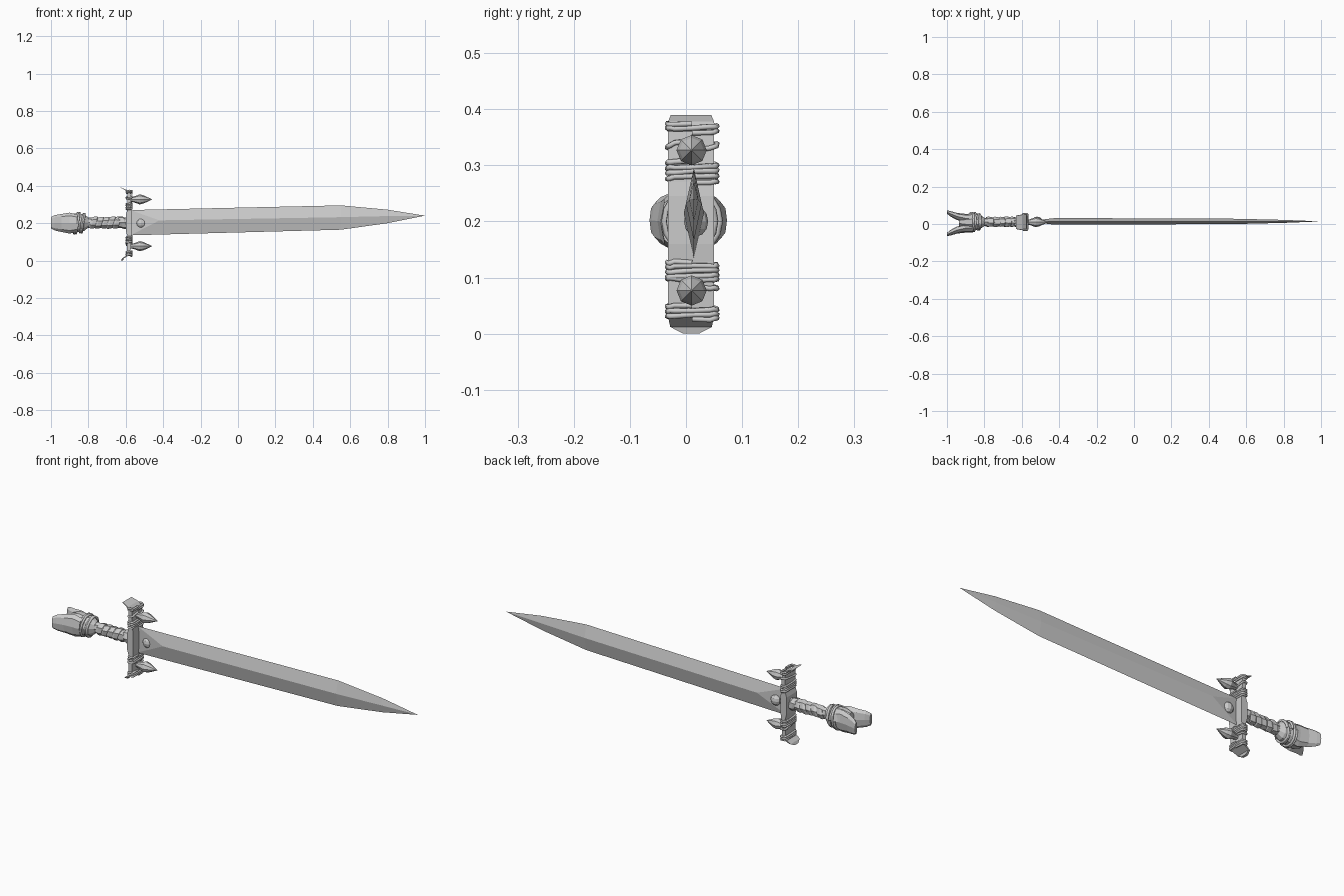
import bpy, bmesh, random
from math import sin, cos, pi, copysign

random.seed(4)
CY, CZ = 0.011, 0.203          # centre line of the hilt
GUARD_X = -0.58

old = bpy.data.objects.get("Cube")
if old:
    bpy.data.objects.remove(old, do_unlink=True)


def finish(name, bm):
    bmesh.ops.recalc_face_normals(bm, faces=bm.faces)
    mesh = bpy.data.meshes.new(name)
    bm.to_mesh(mesh)
    bm.free()
    ob = bpy.data.objects.new(name, mesh)
    bpy.context.collection.objects.link(ob)
    return ob


def place(axis, p, a, b):
    """Point at p along the axis, a and b across it."""
    return (p, a, b) if axis == "x" else (a, b, p)


def loft(name, sections, n=8, axis="x", phase=0.0, tilt=0.0):
    """Skin n-sided rings; a section is (pos, a, b, radius_a, radius_b)."""
    bm = bmesh.new()
    rings = []
    for p, a, b, ra, rb in sections:
        ring = []
        for i in range(n):
            t = 2 * pi * i / n + phase
            shift = tilt * rb * sin(t)
            ring.append(bm.verts.new(place(axis, p + shift, a + ra * cos(t), b + rb * sin(t))))
        rings.append(ring)
    for r, s in zip(rings, rings[1:]):
        for i in range(n):
            j = (i + 1) % n
            bm.faces.new((r[i], r[j], s[j], s[i]))
    bm.faces.new(rings[0])
    bm.faces.new(rings[-1])
    return finish(name, bm)


def cord(name, start, end, turns, a, b, ra, rb, axis, thick, power, tilt=0.0):
    """Cord wound around an axis; a low power gives a boxy loop."""
    curve = bpy.data.curves.new(name, "CURVE")
    curve.dimensions = "3D"
    curve.bevel_depth = thick
    curve.bevel_resolution = 1
    curve.use_fill_caps = True
    steps = turns * 16
    spline = curve.splines.new("POLY")
    spline.points.add(steps)
    for i, pt in enumerate(spline.points):
        t = 2 * pi * i / 16
        c, s = cos(t), sin(t)
        u = copysign(abs(c) ** power, c)
        v = copysign(abs(s) ** power, s)
        p = start + (end - start) * i / steps + tilt * v + random.uniform(-1, 1) * thick * 0.3
        pt.co = (*place(axis, p, a + ra * u, b + rb * v), 1)
    ob = bpy.data.objects.new(name, curve)
    bpy.context.collection.objects.link(ob)
    bpy.ops.object.select_all(action="DESELECT")
    ob.select_set(True)
    bpy.context.view_layer.objects.active = ob
    bpy.ops.object.convert(target="MESH")


# Blade: two sharp edges, a central ridge and a flat triangular base facet
bm = bmesh.new()
BY = 0.014
top = [bm.verts.new((x, BY, z)) for x, z in ((-0.575, 0.27), (0.55, 0.295), (0.8, 0.272))]
low = [bm.verts.new((x, BY, z)) for x, z in ((-0.575, 0.135), (0.55, 0.165), (0.8, 0.2))]
tip = bm.verts.new((1.0, BY, 0.24))
for side in (-1, 1):
    ridge = [bm.verts.new((x, BY + side * h, z))
             for x, h, z in ((-0.42, 0.018, 0.215), (0.55, 0.014, 0.232), (0.8, 0.008, 0.238))]
    bm.faces.new((top[0], low[0], ridge[0]))
    for edge in (top, low):
        for i in range(2):
            bm.faces.new((edge[i], edge[i + 1], ridge[i + 1], ridge[i]))
        bm.faces.new((edge[2], tip, ridge[2]))
finish("blade", bm)

# Round stud on the back of the blade
bpy.ops.mesh.primitive_uv_sphere_add(segments=10, ring_count=6, radius=0.027,
                                     location=(-0.518, 0.018, 0.2))
bpy.context.object.name = "blade_stud"
bpy.context.object.scale.y = 0.8

# Crossguard bar with ends curling back towards the pommel
q = 2 ** 0.5
bar = [(0.0, -0.62, 0.006, 0.014), (0.012, -0.615, 0.004, 0.037), (0.03, -0.585, 0.009, 0.041),
       (0.13, -0.58, 0.011, 0.041), (0.16, -0.583, 0.017, 0.041), (0.245, -0.583, 0.017, 0.041),
       (0.27, -0.58, 0.011, 0.041), (0.36, -0.583, 0.009, 0.041), (0.378, -0.6, 0.005, 0.041),
       (0.39, -0.628, 0.003, 0.036)]
loft("crossguard", [(z, x, CY - 0.002, hx * q, hy * q) for z, x, hx, hy in bar],
     n=4, axis="z", phase=pi / 4)

# Cord windings on the guard arms
for i, (z0, z1, turns, tilt) in enumerate(((0.27, 0.307, 4, 0), (0.359, 0.375, 2, 0),
                                           (0.325, 0.345, 1, 0.007), (0.095, 0.128, 4, 0),
                                           (0.025, 0.05, 3, 0), (0.085, 0.095, 1, -0.006))):
    cord(f"guard_cord_{i + 1}", z0, z1, turns, GUARD_X - 0.002, CY, 0.014, 0.044,
         "z", 0.005, 0.35, tilt)

# Faceted spikes pointing along the blade
for name, z in (("upper", 0.327), ("lower", 0.077)):
    loft(f"{name}_guard_spike",
         [(x, 0.01, z, r, r) for x, r in ((-0.575, 0.012), (-0.558, 0.015), (-0.525, 0.027),
                                          (-0.505, 0.022), (-0.46, 0.001))])

# Grip core with rough overlapping leather bands
loft("grip_core", [(-0.83, CY, CZ, 0.022, 0.028), (-0.575, CY, CZ, 0.022, 0.028)])
for i in range(6):
    x = -0.772 + i * 0.031
    r = random.uniform(0.028, 0.032)
    loft(f"grip_band_{i + 1}",
         [(x - 0.018, CY, CZ, r - 0.004, r - 0.002), (x - 0.006, CY, CZ, r, r + 0.004),
          (x + 0.012, CY, CZ, r - 0.003, r + 0.003), (x + 0.018, CY, CZ, r - 0.007, r - 0.004)],
         n=7, phase=random.uniform(0, 1), tilt=random.choice((-0.35, 0.3, 0.4)))

# Pommel collar with wound cords
loft("pommel_collar",
     [(-0.8, CY, CZ, 0.022, 0.028), (-0.822, CY, CZ, 0.037, 0.046),
      (-0.87, CY, 0.2, 0.048, 0.054), (-0.9, CY, 0.2, 0.04, 0.056),
      (-0.935, CY, 0.2, 0.026, 0.045)], n=10)
for i, (x0, x1, ry, rz) in enumerate(((-0.825, -0.838, 0.041, 0.05),
                                      (-0.852, -0.872, 0.049, 0.055))):
    cord(f"pommel_cord_{i + 1}", x0, x1, 2, CY, 0.2, ry, rz, "x", 0.006, 1.0, 0.007)

# Two flaring jaws forming the open end of the pommel
for name, s in (("front", -1), ("back", 1)):
    loft(f"{name}_pommel_jaw",
         [(x, 0.004 + s * y, z, ry, rz) for x, y, z, ry, rz in
          ((-0.86, 0.026, 0.2, 0.024, 0.046), (-0.9, 0.026, 0.2, 0.024, 0.056),
           (-0.945, 0.036, 0.201, 0.019, 0.048), (-0.98, 0.05, 0.202, 0.015, 0.041),
           (-1.0, 0.06, 0.202, 0.009, 0.03))])
